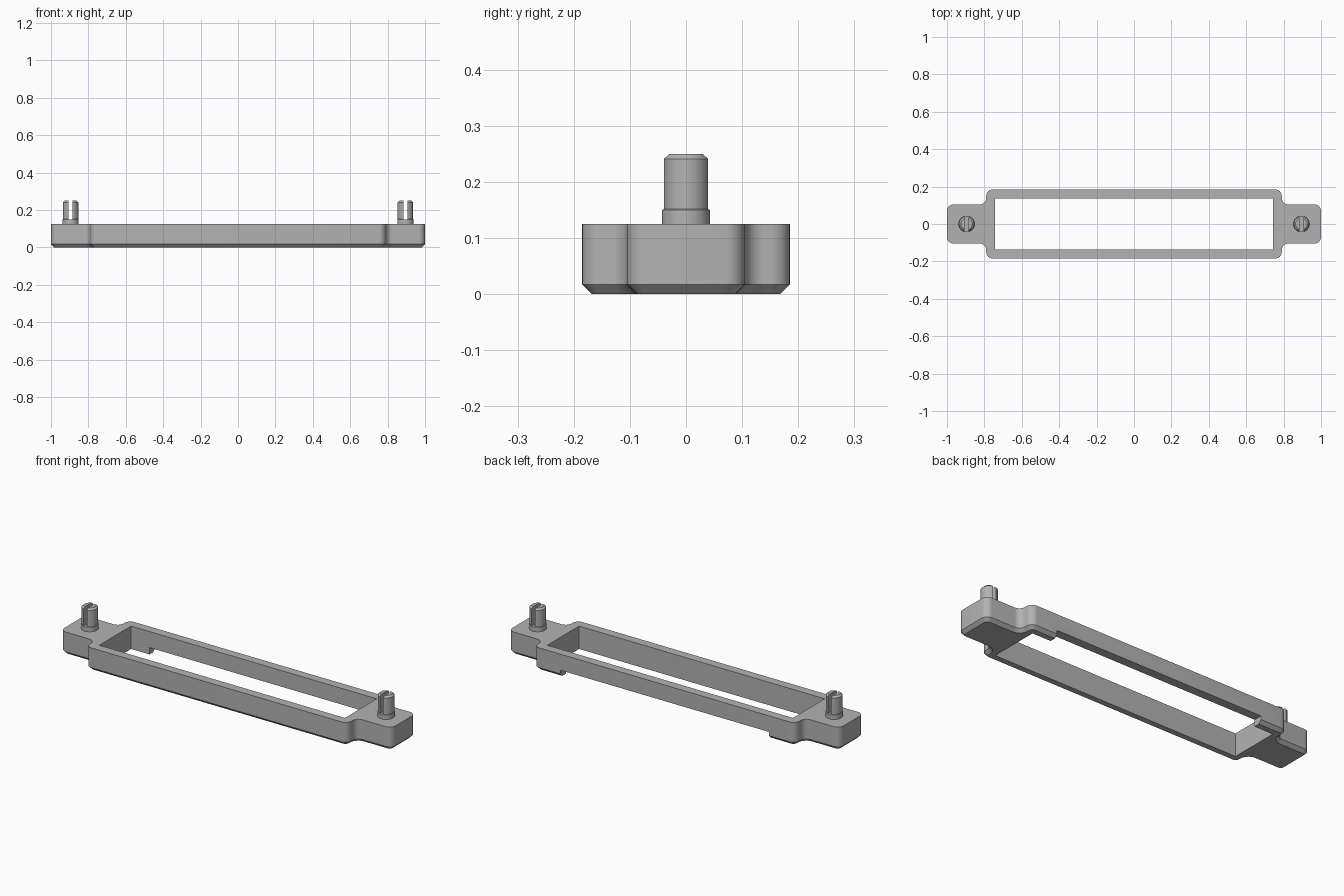
import bpy
import bmesh
from math import pi, radians
from mathutils import Matrix

cube = bpy.data.objects.get("Cube")
if cube:
    bpy.data.objects.remove(cube, do_unlink=True)

GREY = (0.45, 0.45, 0.45, 1)
grey = bpy.data.materials.new("plain grey")
grey.use_nodes = True
grey.diffuse_color = GREY
grey.node_tree.nodes["Principled BSDF"].inputs["Base Color"].default_value = GREY


def finish(bm, name):
    bmesh.ops.recalc_face_normals(bm, faces=bm.faces)
    mesh = bpy.data.meshes.new(name)
    bm.to_mesh(mesh)
    bm.free()
    mesh.materials.append(grey)
    obj = bpy.data.objects.new(name, mesh)
    bpy.context.collection.objects.link(obj)
    return obj


def cut_box(obj, lo, hi):
    """Subtract an axis-aligned box and remove the cutter."""
    bm = bmesh.new()
    size = [b - a for a, b in zip(lo, hi)]
    mid = [(a + b) / 2 for a, b in zip(lo, hi)]
    bmesh.ops.create_cube(bm, size=1, matrix=Matrix.Translation(mid) @ Matrix.Diagonal((*size, 1)))
    cutter = finish(bm, "cutter")
    mod = obj.modifiers.new("cut", "BOOLEAN")
    mod.operation, mod.solver, mod.object = "DIFFERENCE", "EXACT", cutter
    select(obj)
    bpy.ops.object.modifier_apply(modifier=mod.name)
    bpy.data.objects.remove(cutter, do_unlink=True)


def select(obj):
    bpy.ops.object.select_all(action="DESELECT")
    obj.select_set(True)
    bpy.context.view_layer.objects.active = obj


def smooth(obj):
    select(obj)
    bpy.ops.object.shade_smooth_by_angle(angle=radians(30))


# Frame: rounded outline with end tabs, chamfered along the bottom
HEIGHT, CHAMFER = 0.125, 0.017
quarter = [(1, 0.105), (0.79, 0.105), (0.79, 0.185)]
half = quarter + [(-x, y) for x, y in reversed(quarter)]
outline = half + [(x, -y) for x, y in reversed(half)]
bm = bmesh.new()
bm.faces.new([bm.verts.new((x, y, 0)) for x, y in outline])
bmesh.ops.bevel(bm, geom=bm.verts[:], offset=0.035, offset_type="OFFSET",
                segments=8, profile=0.5, affect="VERTICES")
bottom = bm.edges[:]
top = bmesh.ops.extrude_face_region(bm, geom=bm.faces[:], use_keep_orig=True)["geom"]
bmesh.ops.translate(bm, vec=(0, 0, HEIGHT), verts=[v for v in top if isinstance(v, bmesh.types.BMVert)])
bmesh.ops.recalc_face_normals(bm, faces=bm.faces)
bmesh.ops.bevel(bm, geom=bottom, offset=CHAMFER, segments=1, affect="EDGES")
frame = finish(bm, "frame")

# Window through the frame, then the relief under the back wall
cut_box(frame, (-0.742, -0.137, -0.1), (0.742, 0.137, 0.3))
cut_box(frame, (-0.63, 0.1, -0.1), (0.63, 0.3, 0.037))
smooth(frame)

# Split pins, one on each tab
profile = [(0, 0.12), (0.043, 0.12), (0.043, 0.15), (0.041, 0.152),
           (0.041, 0.241), (0.031, 0.25), (0, 0.25)]
for side, x in (("left", 0.895), ("right", -0.895)):
    bm = bmesh.new()
    verts = [bm.verts.new((r, 0, z)) for r, z in profile]
    edges = [bm.edges.new(pair) for pair in zip(verts, verts[1:])]
    bmesh.ops.spin(bm, geom=verts + edges, cent=(0, 0, 0), axis=(0, 0, 1),
                   angle=2 * pi, steps=32, use_merge=True)
    bmesh.ops.remove_doubles(bm, verts=bm.verts, dist=1e-4)
    bmesh.ops.translate(bm, vec=(x, 0, 0), verts=bm.verts)
    pin = finish(bm, side + "_pin")
    cut_box(pin, (x - 0.01, -0.1, 0.15), (x + 0.01, 0.1, 0.3))
    smooth(pin)
